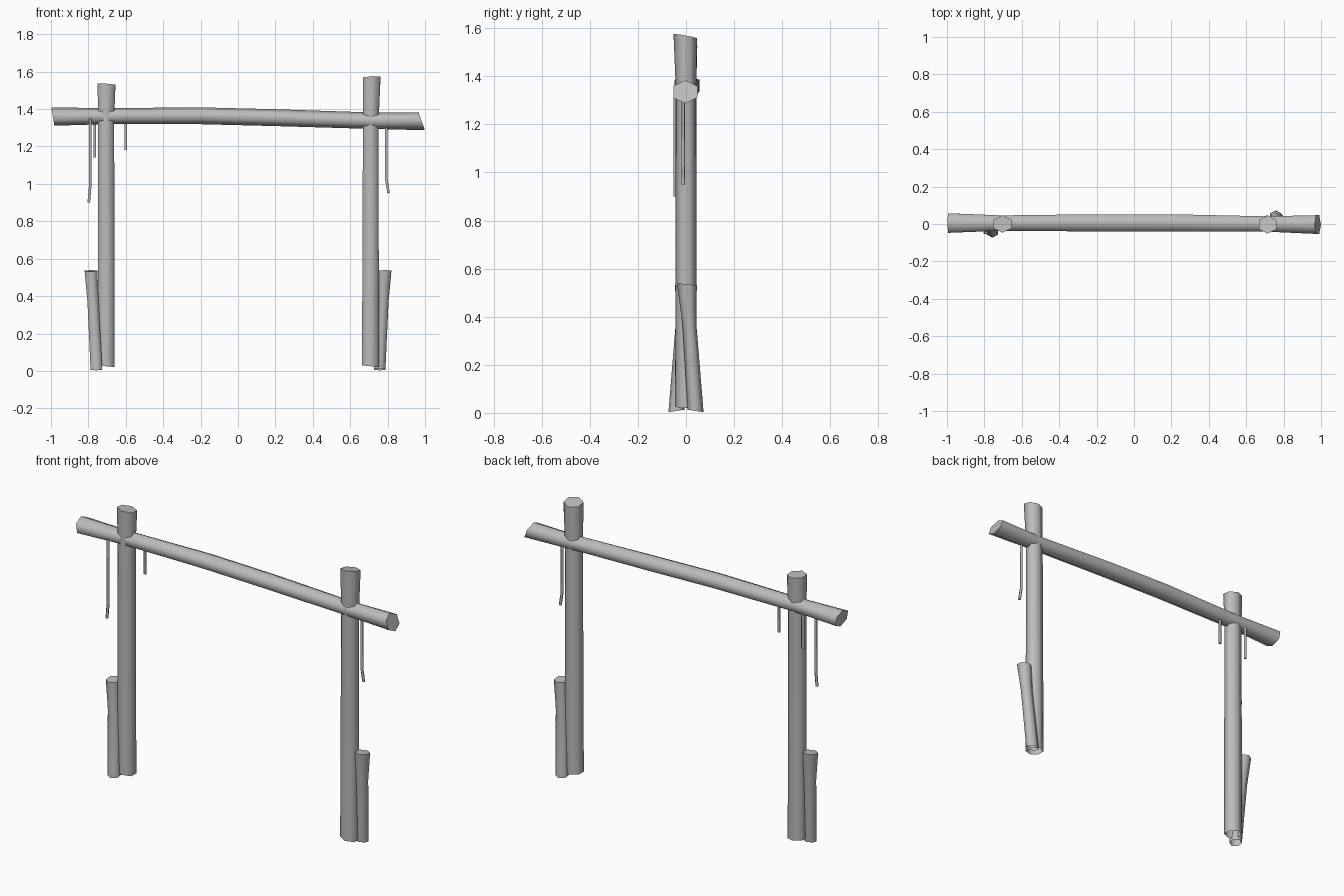
import bpy, bmesh, math

cube = bpy.data.objects.get("Cube")
if cube:
    bpy.data.objects.remove(cube, do_unlink=True)

grey = bpy.data.materials.new("weathered_grey")
grey.use_nodes = True
colour = (0.5, 0.5, 0.5, 1)
grey.diffuse_color = colour
grey.node_tree.nodes["Principled BSDF"].inputs["Base Color"].default_value = colour


def log(name, rings, along="z", sides=6, start_cap=False):
    """Loft rings of (x, y, z, half width, half depth, end slope a, end slope b)."""
    bm = bmesh.new()
    loops = []
    for x, y, z, w, d, sa, sb in rings:
        loop = []
        for i in range(sides):
            t = 2 * math.pi * i / sides
            # widen so that the flat sides reach the full half width
            a = w * math.sin(t) / math.cos(math.pi / 6)
            b = d * math.cos(t)
            slant = sa * a + sb * b
            if along == "z":
                co = (x + a, y + b, z + slant)
            else:
                co = (x + slant, y + a, z + b)
            loop.append(bm.verts.new(co))
        loops.append(loop)
    for low, high in zip(loops, loops[1:]):
        for i in range(sides):
            j = (i + 1) % sides
            bm.faces.new((low[i], low[j], high[j], high[i]))
    bm.faces.new(loops[-1])
    if start_cap:
        bm.faces.new(loops[0])
    bmesh.ops.recalc_face_normals(bm, faces=bm.faces)
    mesh = bpy.data.meshes.new(name)
    bm.to_mesh(mesh)
    bm.free()
    for p in mesh.polygons:
        p.use_smooth = True
    mesh.set_sharp_from_angle(angle=math.radians(66))
    mesh.materials.append(grey)
    obj = bpy.data.objects.new(name, mesh)
    bpy.context.collection.objects.link(obj)
    return obj


# Crossbar, slightly bowed, with slanted sawn ends
log("crossbar", [
    (-0.99, 0.005, 1.36, 0.052, 0.049, 0, -0.17),
    (-0.71, 0.005, 1.362, 0.041, 0.043, 0, 0),
    (-0.2, 0.006, 1.364, 0.046, 0.045, 0, 0),
    (0.2, 0.006, 1.354, 0.046, 0.045, 0, 0),
    (0.71, 0.0, 1.338, 0.041, 0.044, 0, 0),
    (0.982, -0.003, 1.335, 0.05, 0.048, 0, -0.36),
], along="x", start_cap=True)

# Upright posts, open underneath
log("right_post", [
    (-0.705, 0, 0.025, 0.045, 0.045, -0.1, 0),
    (-0.705, 0, 1.36, 0.043, 0.043, 0, 0),
    (-0.703, 0, 1.532, 0.048, 0.047, -0.08, -0.08),
])
log("left_post", [
    (0.708, 0, 0.025, 0.045, 0.045, -0.1, 0),
    (0.71, 0, 1.34, 0.042, 0.042, 0, 0),
    (0.715, -0.003, 1.567, 0.047, 0.049, 0.05, -0.18),
])

# Short leaning stakes beside the posts
for name, s in (("right_stake", -1), ("left_stake", 1)):
    log(name, [
        (s * 0.757, s * 0.04, 0.008, 0.031, 0.033, 0, -0.15 * s),
        (s * 0.775, s * 0.014, 0.37, 0.03, 0.029, 0, 0),
        (s * 0.786, s * 0.004, 0.535, 0.034, 0.041, 0, -0.1 * s),
    ])


# Thin hanging cords
def cord(name, x, y, top, bottom, drift=0.0):
    bend = bottom + 0.2 * (top - bottom)
    r = 0.007
    log(name, [
        (x, y, top, r, r, 0, 0),
        (x, y, bend, r, r, 0, 0),
        (x + drift, y, bottom, r, r, 0, 0),
    ], sides=6, start_cap=True)


cord("right_long_cord", -0.79, -0.046, 1.35, 0.9, -0.008)
cord("right_short_cord", -0.765, 0.032, 1.35, 1.14)
cord("inner_cord", -0.6, 0.015, 1.35, 1.18)
cord("left_cord", 0.793, -0.012, 1.33, 0.95, 0.012)
